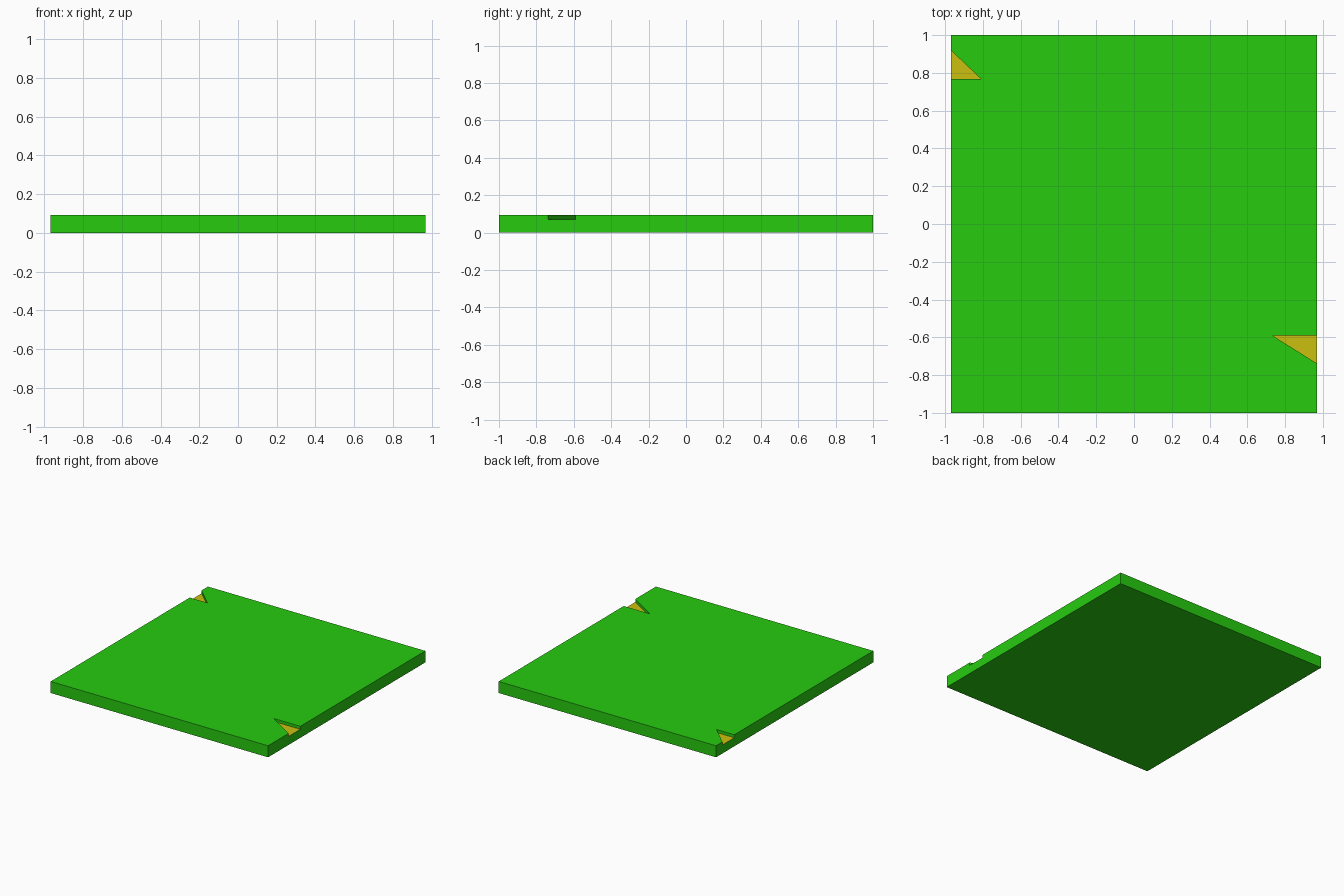
import bpy, bmesh

if "Cube" in bpy.data.objects:
    bpy.data.objects.remove(bpy.data.objects["Cube"])

HX, HY, TOP, FLOOR = 0.968, 1.0, 0.093, 0.069


def material(name, color):
    m = bpy.data.materials.new(name)
    m.diffuse_color = color
    m.use_nodes = True
    m.node_tree.nodes["Principled BSDF"].inputs["Base Color"].default_value = m.diffuse_color
    return m


green = material("green", (0.02, 0.6, 0.005, 1))
yellow = material("yellow", (0.6, 0.53, 0.005, 1))


def prism(name, outline, z0, z1, base_slot=0):
    """Extrude an outline upward; the base face takes its own material slot."""
    bm = bmesh.new()
    base = bm.faces.new([bm.verts.new((x, y, z0)) for x, y in outline])
    geom = bmesh.ops.extrude_face_region(bm, geom=[base], use_keep_orig=True)["geom"]
    verts = [g for g in geom if isinstance(g, bmesh.types.BMVert)]
    bmesh.ops.translate(bm, vec=(0, 0, z1 - z0), verts=verts)
    bmesh.ops.recalc_face_normals(bm, faces=bm.faces[:])
    for f in bm.faces:
        if all(abs(v.co.z - z0) < 1e-6 for v in f.verts):
            f.material_index = base_slot
    mesh = bpy.data.meshes.new(name)
    bm.to_mesh(mesh)
    bm.free()
    mesh.materials.append(green)
    mesh.materials.append(yellow)
    ob = bpy.data.objects.new(name, mesh)
    bpy.context.collection.objects.link(ob)
    return ob


# Flat board
board = prism("board", [(-HX, -HY), (HX, -HY), (HX, HY), (-HX, HY)], 0, TOP)


def cut_notch(name, side, tip_x, tip_y, edge_y):
    """Shallow triangular notch with a yellow floor, open on one side edge."""
    out_x = side * (HX + 0.1)
    slope = (edge_y - tip_y) / (side * HX - tip_x)
    out_y = tip_y + slope * (out_x - tip_x)
    cutter = prism(name, [(tip_x, tip_y), (out_x, tip_y), (out_x, out_y)],
                   FLOOR, TOP + 0.1, base_slot=1)
    cutter.hide_render = True
    mod = board.modifiers.new(name, 'BOOLEAN')
    mod.operation = 'DIFFERENCE'
    mod.solver = 'EXACT'
    mod.material_mode = 'TRANSFER'
    mod.object = cutter
    bpy.context.view_layer.objects.active = board
    bpy.ops.object.modifier_apply(modifier=name)
    bpy.data.objects.remove(cutter)


# Corner notches
cut_notch("left_notch", -1, -0.81, 0.768, 0.918)
cut_notch("right_notch", 1, 0.732, -0.59, -0.738)
